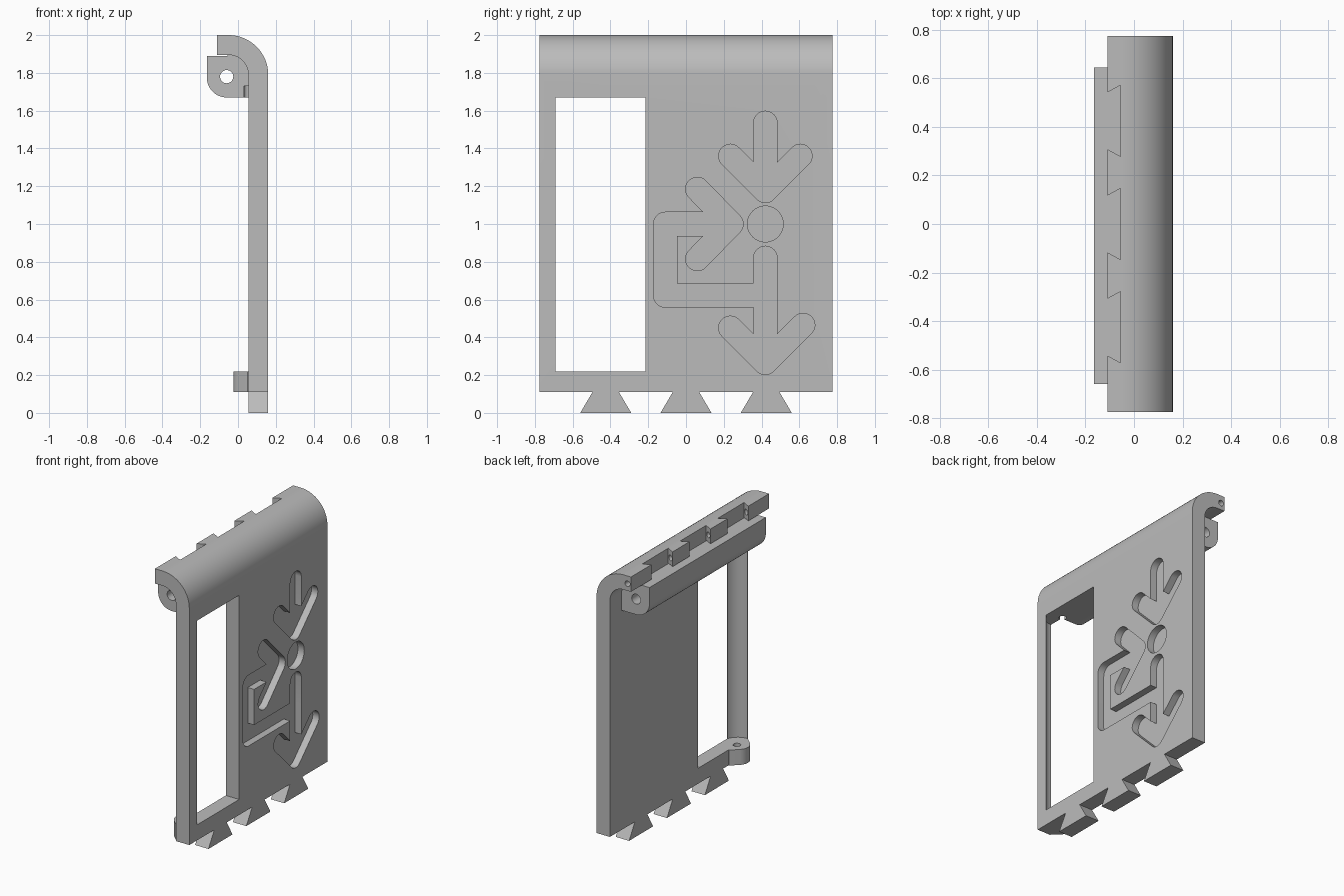
import bpy, bmesh, math
from mathutils import Vector

if "Cube" in bpy.data.objects:
    bpy.data.objects.remove(bpy.data.objects["Cube"])

grey = bpy.data.materials.new("plain grey")
grey.diffuse_color = (0.5, 0.5, 0.5, 1)
grey.use_nodes = True
grey.node_tree.nodes["Principled BSDF"].inputs["Base Color"].default_value = grey.diffuse_color

# axis -> how a 2D outline point (a, b) and an extrusion position t become x, y, z
AXES = {'X': lambda a, b, t: (t, a, b),
        'Y': lambda a, b, t: (a, t, b),
        'Z': lambda a, b, t: (a, b, t)}


def prism(name, outline, axis, t0, t1):
    place = AXES[axis]
    bm = bmesh.new()
    lo = [bm.verts.new(place(a, b, t0)) for a, b in outline]
    hi = [bm.verts.new(place(a, b, t1)) for a, b in outline]
    n = len(outline)
    bm.faces.new(lo)
    bm.faces.new(hi[::-1])
    for i in range(n):
        j = (i + 1) % n
        bm.faces.new((lo[j], lo[i], hi[i], hi[j]))
    bmesh.ops.recalc_face_normals(bm, faces=bm.faces)
    me = bpy.data.meshes.new(name)
    bm.to_mesh(me)
    bm.free()
    me.materials.append(grey)
    ob = bpy.data.objects.new(name, me)
    bpy.context.collection.objects.link(ob)
    return ob


def arc(cx, cy, r, a0, a1, n=16):
    return [(cx + r * math.cos(math.radians(a0 + (a1 - a0) * i / n)),
             cy + r * math.sin(math.radians(a0 + (a1 - a0) * i / n))) for i in range(n + 1)]


def circle(cx, cy, r, n=32):
    return arc(cx, cy, r, 0, 360, n)[:-1]


def combine(body, other, operation):
    other.hide_render = True
    mod = body.modifiers.new("combine", 'BOOLEAN')
    mod.operation = operation
    mod.solver = 'EXACT'
    mod.object = other
    bpy.context.view_layer.objects.active = body
    bpy.ops.object.modifier_apply(modifier=mod.name)
    bpy.data.objects.remove(other)


# Panel with its curved top flap
body = prism("hooked_panel",
             [(0.16, 0.11)] + arc(-0.05, 1.79, 0.21, 0, 90) +
             [(-0.11, 2.0), (-0.11, 1.895)] +
             arc(-0.05, 1.79, 0.105, 90, 0) + [(0.055, 0.11)],
             'Y', -0.775, 0.775)

# Hinge block under the flap
combine(body, prism("hinge_block",
                    [(-0.165, 1.89), (-0.055, 1.89), (-0.05, 1.92)] +
                    arc(-0.05, 1.79, 0.13, 85, 0) + [(0.08, 1.67)] +
                    arc(-0.06, 1.775, 0.105, 270, 180),
                    'Y', -0.66, 0.645), 'UNION')

# Pivot lug at the bottom corner of the window
PX, PY = 0.055, -0.66
combine(body, prism("pivot_lug",
                    [(0.09, -0.765), (0.05, -0.765)] + arc(PX, PY, 0.08, 225, 135) +
                    [(0.05, -0.555), (0.09, -0.555)],
                    'Z', 0.11, 0.22), 'UNION')

# Dovetail tabs on the bottom, matching sockets in the flap
for y in (-0.425, 0, 0.425):
    combine(body, prism("dovetail_tab",
                        [(y - 0.135, 0), (y + 0.135, 0), (y + 0.07, 0.11), (y + 0.07, 0.15),
                         (y - 0.07, 0.15), (y - 0.07, 0.11)], 'X', 0.055, 0.16), 'UNION')
    combine(body, prism("dovetail_socket",
                        [(-0.055, y - 0.147), (-0.055, y + 0.147), (-0.11, y + 0.117),
                         (-0.14, y + 0.101), (-0.14, y - 0.101), (-0.11, y - 0.117)],
                        'Z', 1.8925, 2.1), 'DIFFERENCE')

# Window, with a scooped strip beside the pivot
combine(body, prism("window_cutter",
                    [(0.3, -0.215), (-0.2, -0.215), (-0.2, -0.767)] +
                    arc(PX, PY, 0.107, -90, -16.3) + [(0.3, -0.69)],
                    'Z', 0.22, 1.67), 'DIFFERENCE')

# Pin holes: hinge, flap, window pivots
combine(body, prism("hinge_hole", circle(-0.06, 1.78, 0.035), 'Y', -0.9, 0.9), 'DIFFERENCE')
combine(body, prism("flap_hole", circle(-0.083, 1.945, 0.02, 20), 'Y', -0.6, 0.9), 'DIFFERENCE')
for z0, z1 in ((0.16, 0.3), (1.6, 1.73)):
    combine(body, prism("pivot_hole", circle(PX, PY + 0.01, 0.025, 20), 'Z', z0, z1), 'DIFFERENCE')

# Engraved arrows: rounded strokes and a dot, as (y, z) end points
strokes = [((0.42, 1.535), (0.42, 1.175)), ((0.235, 1.36), (0.42, 1.175)), ((0.605, 1.36), (0.42, 1.175)),
           ((0.42, 0.82), (0.42, 0.265)), ((0.235, 0.45), (0.42, 0.265)), ((0.62, 0.465), (0.42, 0.265)),
           ((0.06, 1.185), (0.24, 1.0)), ((0.06, 0.815), (0.24, 1.0)), ((0.24, 1.0), (-0.11, 1.0)),
           ((-0.11, 1.0), (-0.11, 0.622)), ((-0.11, 0.622), (0.42, 0.622))]
for p, q in strokes:
    ang = math.degrees(math.atan2(q[1] - p[1], q[0] - p[0]))
    outline = arc(*p, 0.0625, ang + 90, ang + 270, 12) + arc(*q, 0.0625, ang - 90, ang + 90, 12)
    combine(body, prism("groove_cutter", outline, 'X', 0.11, 0.3), 'DIFFERENCE')
combine(body, prism("dot_cutter", circle(0.42, 1.0, 0.095, 40), 'X', 0.11, 0.3), 'DIFFERENCE')

# Smooth curves, sharp edges
bpy.ops.object.select_all(action='DESELECT')
body.select_set(True)
bpy.context.view_layer.objects.active = body
bpy.ops.object.shade_smooth_by_angle(angle=math.radians(30))
